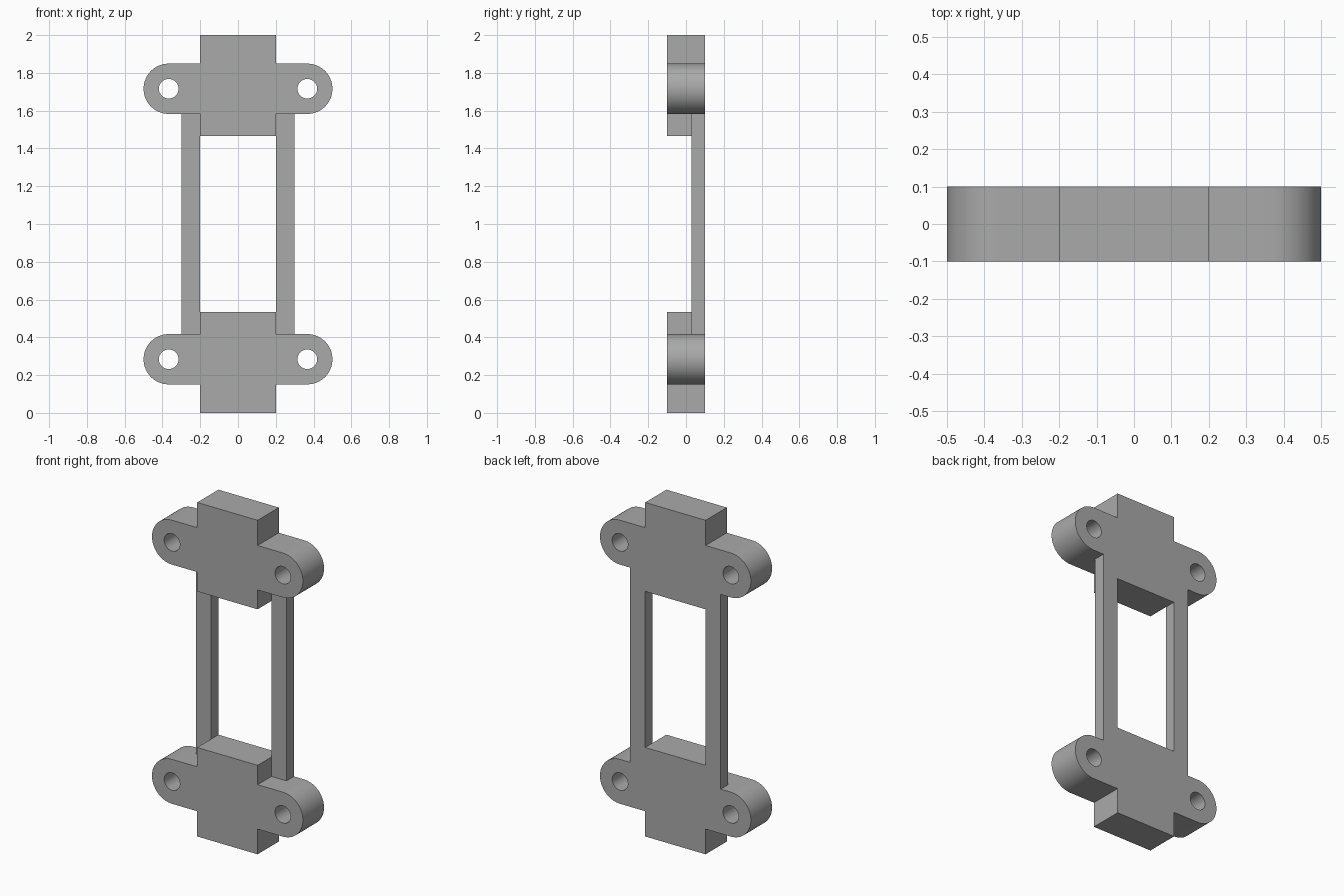
import bpy
import bmesh
from math import cos, sin, pi

if "Cube" in bpy.data.objects:
    bpy.data.objects.remove(bpy.data.objects["Cube"], do_unlink=True)

DEPTH = 0.2                # full thickness, front to back
HALF_BLOCK = 0.2           # half width of the central block
LUG_X, LUG_R, HOLE_R = 0.367, 0.133, 0.052
LUG_Z = 0.284              # height of the lug centres on the lower bracket
BLOCK_TOP = 0.533
HEIGHT = 2.0
RAIL_W, RAIL_D = 0.1, 0.07

grey = bpy.data.materials.new("plain grey")
grey.use_nodes = True
colour = (0.4, 0.4, 0.4, 1)
grey.diffuse_color = colour
grey.node_tree.nodes["Principled BSDF"].inputs["Base Color"].default_value = colour


def arc(cx, cz, r, start, end, steps):
    return [(cx + r * cos(start + (end - start) * i / steps),
             cz + r * sin(start + (end - start) * i / steps))
            for i in range(steps + 1)]


def bracket(name, flip):
    """Cross-shaped plate with rounded, drilled lugs."""
    right = [(HALF_BLOCK, 0), (HALF_BLOCK, LUG_Z - LUG_R)]
    right += arc(LUG_X, LUG_Z, LUG_R, -pi / 2, pi / 2, 32)
    right += [(HALF_BLOCK, LUG_Z + LUG_R), (HALF_BLOCK, BLOCK_TOP)]
    outline = right + [(-x, z) for x, z in reversed(right)]
    holes = [arc(s * LUG_X, LUG_Z, HOLE_R, 0, 2 * pi, 40)[:-1] for s in (-1, 1)]

    # Fill the outline around the holes, then extrude to thickness
    bm = bmesh.new()
    edges = []
    for loop in [outline] + holes:
        vs = [bm.verts.new((x, -DEPTH / 2, HEIGHT - z if flip else z))
              for x, z in loop]
        edges += [bm.edges.new((vs[i - 1], vs[i])) for i in range(len(vs))]
    bmesh.ops.triangle_fill(bm, edges=edges, use_beauty=True, use_dissolve=False)
    front = bm.faces[:]
    out = bmesh.ops.extrude_face_region(bm, geom=front, use_keep_orig=True)
    moved = [v for v in out["geom"] if isinstance(v, bmesh.types.BMVert)]
    bmesh.ops.translate(bm, verts=moved, vec=(0, DEPTH, 0))
    return finish(name, bm)


def rail(name, side):
    """Thin upright bar, flush with the back."""
    bm = bmesh.new()
    bmesh.ops.create_cube(bm, size=1)
    low = LUG_Z + LUG_R
    bmesh.ops.scale(bm, verts=bm.verts, vec=(RAIL_W, RAIL_D, HEIGHT - 2 * low))
    bmesh.ops.translate(bm, verts=bm.verts, vec=(
        side * (HALF_BLOCK + RAIL_W / 2), (DEPTH - RAIL_D) / 2, HEIGHT / 2))
    return finish(name, bm)


def finish(name, bm):
    bmesh.ops.recalc_face_normals(bm, faces=bm.faces)
    mesh = bpy.data.meshes.new(name)
    bm.to_mesh(mesh)
    bm.free()
    mesh.materials.append(grey)
    obj = bpy.data.objects.new(name, mesh)
    bpy.context.collection.objects.link(obj)
    bpy.ops.object.select_all(action="DESELECT")
    obj.select_set(True)
    bpy.context.view_layer.objects.active = obj
    bpy.ops.object.shade_smooth_by_angle(angle=pi / 6)
    return obj


bracket("lower_bracket", False)
bracket("upper_bracket", True)
rail("left_rail", 1)
rail("right_rail", -1)
